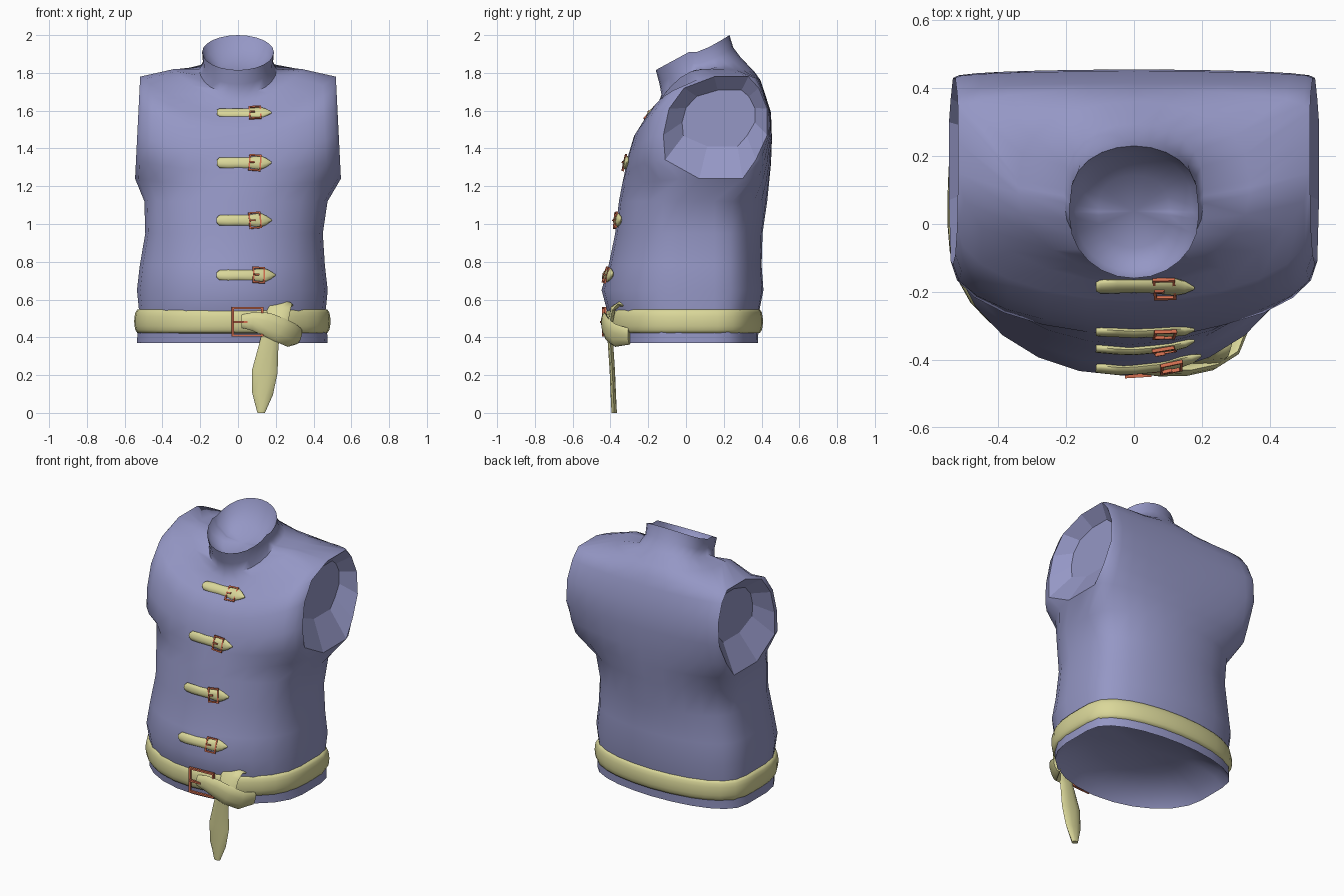
import bpy, bmesh, math
from mathutils import Vector, Matrix
from mathutils.bvhtree import BVHTree

if "Cube" in bpy.data.objects:
    bpy.data.objects.remove(bpy.data.objects["Cube"])


def material(name, rgb):
    m = bpy.data.materials.new(name)
    m.diffuse_color = (*rgb, 1)
    m.use_nodes = True
    m.node_tree.nodes["Principled BSDF"].inputs["Base Color"].default_value = m.diffuse_color
    return m


CLOTH = material("blue_cloth", (0.30, 0.31, 0.56))
STRAP = material("pale_leather", (0.70, 0.68, 0.32))
METAL = material("red_metal", (0.66, 0.16, 0.08))


def finish(name, bm, mat, angle=50):
    me = bpy.data.meshes.new(name)
    flat = [not f.smooth for f in bm.faces]
    bm.to_mesh(me)
    bm.free()
    me.set_sharp_from_angle(angle=math.radians(angle))
    for p, is_flat in zip(me.polygons, flat):
        p.use_smooth = not is_flat
    me.materials.append(mat)
    ob = bpy.data.objects.new(name, me)
    bpy.context.collection.objects.link(ob)
    return ob


def loft(bm, rings, closed=False, caps=False):
    vs = [[bm.verts.new(p) for p in r] for r in rings]
    n, m = len(vs[0]), len(vs)
    for i in range(m if closed else m - 1):
        a, b = vs[i], vs[(i + 1) % m]
        for j in range(n):
            bm.faces.new((a[j], a[(j + 1) % n], b[(j + 1) % n], b[j])).smooth = True
    if caps:
        bm.faces.new(vs[0])
        bm.faces.new(vs[-1])
    bmesh.ops.recalc_face_normals(bm, faces=bm.faces)
    return vs


H = 12


def body_ring(cx, w, zs, zf, zb, yf, yfs, ybs, yb, e=1):
    """Front arc, side wall, back arc, side wall; the side, front and back heights may differ."""
    pts = []
    for k in range(H + 1):
        t = (k / H - .5) * math.pi
        c = max(math.cos(t), 0)
        pts.append((cx + w * math.sin(t), yfs + (yf - yfs) * c, zs + (zf - zs) * c ** e))
    pts.append((cx + w, (yfs + ybs) / 2, zs))
    for k in range(H + 1):
        t = (.5 - k / H) * math.pi
        c = max(math.cos(t), 0)
        pts.append((cx + w * math.sin(t), ybs + (yb - ybs) * c ** .8, zs + (zb - zs) * c ** e))
    pts.append((cx - w, (yfs + ybs) / 2, zs))
    return pts


# Vest shell: level rings up to the underarm, flat-sided rings at the arms, tilted neck rings
TORSO = [(.37, .505, -.39, .38), (.55, .495, -.42, .39), (.65, .505, -.447, .41),
         (.78, .49, -.41, .40), (.95, .47, -.375, .405), (1.12, .485, -.355, .43)]
ARMS = [(1.24, -.34, .07, .30, .44), (1.34, -.325, -.11, .37, .45), (1.47, -.305, -.12, .43, .455),
        (1.61, -.275, -.09, .43, .45), (1.72, -.225, -.01, .385, .415), (1.78, -.175, .15, .33, .395)]
NECK = [(.34, 1.82, 1.645, 1.81, -.145, .36), (.205, 1.82, 1.685, 1.875, -.13, .295),
        (.185, 1.85, 1.74, 1.935, -.14, .25), (.19, 1.91, 1.815, 2.0, -.16, .23)]
rings = [body_ring(-.03 * min(1, (1.3 - z) * 2), w, z, z, z, yf, -.04, .15, yb) for z, w, yf, yb in TORSO]
rings += [body_ring(0, .545 - (z - 1.24) * .05, z, 1.2 + (z - 1.24) * .72, z - .02, *ys, 2) for z, *ys in ARMS]
rings += [body_ring(0, w, zs, zf, zb, yf, (yf + yb) / 2 - .02, (yf + yb) / 2 + .02, yb, 2 if w > .3 else 1)
          for w, zs, zf, zb, yf, yb in NECK]
bm = bmesh.new()
vs = loft(bm, rings)
ARM_LOW, ARM_TOP = len(TORSO), len(TORSO) + len(ARMS) - 1

# Armholes: open the side walls, turn a flat faceted facing inward and close it
for f, m, b, flip in ((H, H + 1, H + 2, False), (0, 2 * H + 3, 2 * H + 2, True)):
    span = range(ARM_LOW, ARM_TOP + 1)
    loop = ([vs[i][f] for i in span] + [vs[ARM_TOP][m]]
            + [vs[i][b] for i in reversed(span)] + [vs[ARM_LOW][m]])
    inside = [vs[i][m] for i in list(span)[1:-1]]
    bmesh.ops.delete(bm, geom=inside, context='VERTS')
    sx = -1 if flip else 1
    inner = [bm.verts.new((sx * .45, .175 + (v.co.y - .16) * .7, 1.56 + (v.co.z - 1.51) * .55))
             for v in loop]
    for k in range(len(loop)):
        q = (k + 1) % len(loop)
        quad = (loop[k], inner[k], inner[q], loop[q])
        bm.faces.new(quad[::-1] if flip else quad).smooth = False
    bm.faces.new(inner if flip else inner[::-1]).smooth = False

# Hollow linings that close the neck and the hem
for ring, depth, flip in ((vs[-1], -.11, False), (vs[0], .13, True)):
    mid = sum((v.co for v in ring), Vector()) / len(ring)
    prev = ring
    for s, d in ((.9, .45), (.55, .9)):
        cur = [bm.verts.new(mid + (v.co - mid) * s + Vector((0, 0, depth * d))) for v in ring]
        for k in range(len(ring)):
            q = (k + 1) % len(ring)
            quad = (prev[k], prev[q], cur[q], cur[k])
            bm.faces.new(quad[::-1] if flip else quad).smooth = True
        prev = cur
    tip = bm.verts.new(mid + Vector((0, 0, depth)))
    for k in range(len(ring)):
        tri = (prev[k], prev[(k + 1) % len(ring)], tip)
        bm.faces.new(tri[::-1] if flip else tri).smooth = True
bm.normal_update()
bvh = BVHTree.FromBMesh(bm)
finish("vest_body", bm, CLOTH, 60)


def front(x, z, off=0.0):
    hit = bvh.ray_cast(Vector((x, -2, z)), Vector((0, 1, 0)))[0]
    return Vector((x, hit.y - off, z))


def strap(name, path, side, thick):
    """Sweep a flattened oval along (x, y, z, half width) stations; side = width direction."""
    bm, rings = bmesh.new(), []
    pts = [Vector(p[:3]) for p in path]
    for i, p in enumerate(pts):
        half = path[i][3]
        tan = (pts[min(i + 1, len(pts) - 1)] - pts[max(i - 1, 0)]).normalized()
        s = Vector(side)
        s = (s - tan * s.dot(tan)).normalized()
        n = tan.cross(s)
        rings.append([p + s * half * math.cos(a) + n * min(thick, half) * math.sin(a)
                      for a in (k * math.pi / 5 for k in range(10))])
    loft(bm, rings, caps=True)
    return finish(name, bm, STRAP, 60)


def buckle(name, c, u, v, hw, hh, bar, tilt):
    """Rectangular frame of four bars with a centre prong."""
    u = u.normalized()
    n = u.cross(v).normalized()
    basis = Matrix((u, n.cross(u), n)).transposed().to_4x4()
    basis = Matrix.Translation(c) @ basis @ Matrix.Rotation(tilt, 4, 'Z')
    bm = bmesh.new()
    parts = [(s * hw, 0, 0, bar, 2 * hh + bar) for s in (-1, 1)]
    parts += [(0, s * hh, 0, 2 * hw, bar) for s in (-1, 1)] + [(-hw / 2, 0, bar, hw, bar)]
    for x, y, z, sx, sy in parts:
        bmesh.ops.create_cube(bm, size=1, matrix=basis @ Matrix.Translation((x, y, z))
                              @ Matrix.Diagonal((sx, sy, bar * 1.3, 1)))
    for f in bm.faces:
        f.smooth = False
    finish(name, bm, METAL, 20)


# Four front fastenings: pointed strap plus small buckle
OUTLINE = [(-.112, .014), (-.098, .028), (-.05, .029), (0, .027), (.06, .029), (.12, .038), (.15, .024), (.178, .004)]
for i, z in enumerate((.73, 1.02, 1.325, 1.59)):
    dx = .02 if i == 0 else 0
    up = front(.03, z + .04) - front(.03, z - .04)
    path = [(*front(x + dx * (x > 0), z, .008), h) for x, h in OUTLINE]
    strap(f"front_strap_{i + 1}", path, up, .013)
    along = front(.14 + dx, z) - front(.04 + dx, z)
    buckle(f"small_buckle_{i + 1}", front(.09 + dx, z, .016), along, up, .029, .04, .008, .08 * (-1) ** (i + 1))

# Waist belt wrapped round the body with a rounded section
rings = []
centre = Vector((-.03, 0, .485))
for k in range(40):
    a = k * math.tau / 40
    d = Vector((math.cos(a), math.sin(a), 0))
    hit = bvh.ray_cast(centre + d * 2, -d)[0]
    rings.append([hit + d * (.041 * math.sin(t) ** .5 - .02) - Vector((0, 0, .066 * math.cos(t)))
                  for t in (j * math.pi / 8 * .999 for j in range(9))])
bm = bmesh.new()
loft(bm, rings, closed=True)
finish("waist_belt", bm, STRAP, 50)

# Large belt buckle
buckle("belt_buckle", Vector((.05, -.432, .482)), Vector((1, .06, 0)), Vector((0, 0, 1)), .078, .073, .011, 0)

# Belt end: diagonal wrap, tucked loop and hanging tail
strap("belt_wrap", [(.02, -.425, .485, .035), (.08, -.432, .485, .05), (.15, -.43, .47, .062),
                    (.22, -.415, .44, .066), (.285, -.375, .41, .064), (.32, -.30, .405, .045)], (.35, 0, 1), .018)
strap("belt_loop", [(.24, -.30, .50, .055), (.235, -.308, .555, .062), (.225, -.345, .578, .064),
                    (.215, -.385, .555, .064), (.20, -.405, .46, .06)], (1, 0, 0), .014)
strap("belt_tail", [(.19, -.405, .45, .055), (.165, -.40, .37, .05), (.142, -.39, .22, .068),
                    (.13, -.385, .10, .055), (.122, -.38, 0, .02)], (1, 0, 0), .015)
